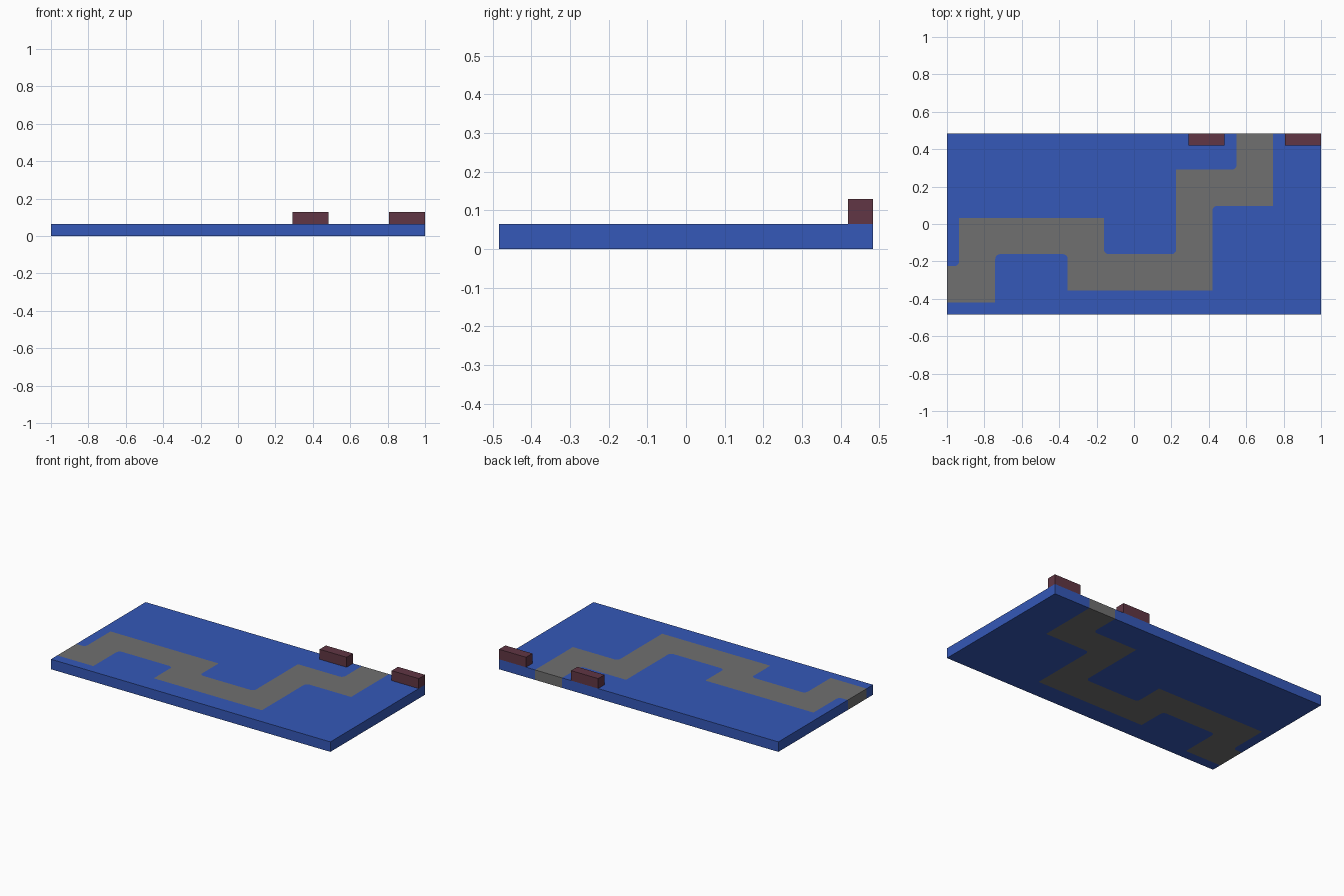
import bpy
import bmesh
from math import pi, sin, cos
from mathutils import Vector

U = 2 / 62          # layout module: the board is 62 x 30 modules
H = 2 * U           # slab thickness

if "Cube" in bpy.data.objects:
    bpy.data.objects.remove(bpy.data.objects["Cube"])


def material(name, rgb):
    m = bpy.data.materials.new(name)
    m.use_nodes = True
    m.diffuse_color = (*rgb, 1)
    m.node_tree.nodes["Principled BSDF"].inputs["Base Color"].default_value = (*rgb, 1)
    return m


def prism(name, outline, z, height, mat):
    """Extrude a flat outline, given in modules, straight up."""
    bm = bmesh.new()
    base = bm.faces.new([bm.verts.new((x * U, y * U, z)) for x, y in outline])
    top = bmesh.ops.extrude_face_region(bm, geom=[base])["geom"]
    bmesh.ops.translate(bm, vec=(0, 0, height),
                        verts=[v for v in top if isinstance(v, bmesh.types.BMVert)])
    bmesh.ops.recalc_face_normals(bm, faces=bm.faces)
    mesh = bpy.data.meshes.new(name)
    bm.to_mesh(mesh)
    bm.free()
    mesh.materials.append(mat)
    obj = bpy.data.objects.new(name, mesh)
    bpy.context.collection.objects.link(obj)
    return obj


def bank(points, turn, radius=0.8, steps=5):
    """Round the corners that turn the given way (1 left, -1 right)."""
    pts = [Vector(p) for p in points]
    out = [pts[0]]
    for a, b, c in zip(pts, pts[1:], pts[2:]):
        d, e = (b - a).normalized(), (c - b).normalized()
        if (d.x * e.y - d.y * e.x) * turn > 0:
            centre = b + (e - d) * radius
            for i in range(steps + 1):
                t = pi / 2 * i / steps
                out.append(centre + (d * sin(t) - e * cos(t)) * radius)
        else:
            out.append(b)
    return out + [pts[-1]]


blue = material("blue ground", (0.035, 0.098, 0.48))
grey = material("grey path", (0.162, 0.162, 0.162))
maroon = material("maroon block", (0.119, 0.037, 0.058))

# Both edges of the winding path, from the right-hand end to the back
north = bank([(-31, -7), (-29, -7), (-29, 1), (-5, 1), (-5, -5),
              (7, -5), (7, 9), (17, 9), (17, 15)], 1)
south = bank([(-31, -13), (-23, -13), (-23, -5), (-11, -5), (-11, -11),
              (13, -11), (13, 3), (23, 3), (23, 15)], -1)

# Slab pieces that fit together edge to edge
prism("path", north + south[::-1], 0, H, grey)
prism("ground_back", north + [(-31, 15)], 0, H, blue)
prism("ground_front", south + [(31, 15), (31, -15), (-31, -15)], 0, H, blue)

# Low blocks along the back edge, either side of the path
for side, x in (("right", 9), ("left", 25)):
    prism(f"block_{side}", [(x, 13), (x + 6, 13), (x + 6, 15), (x, 15)], H, H, maroon)
